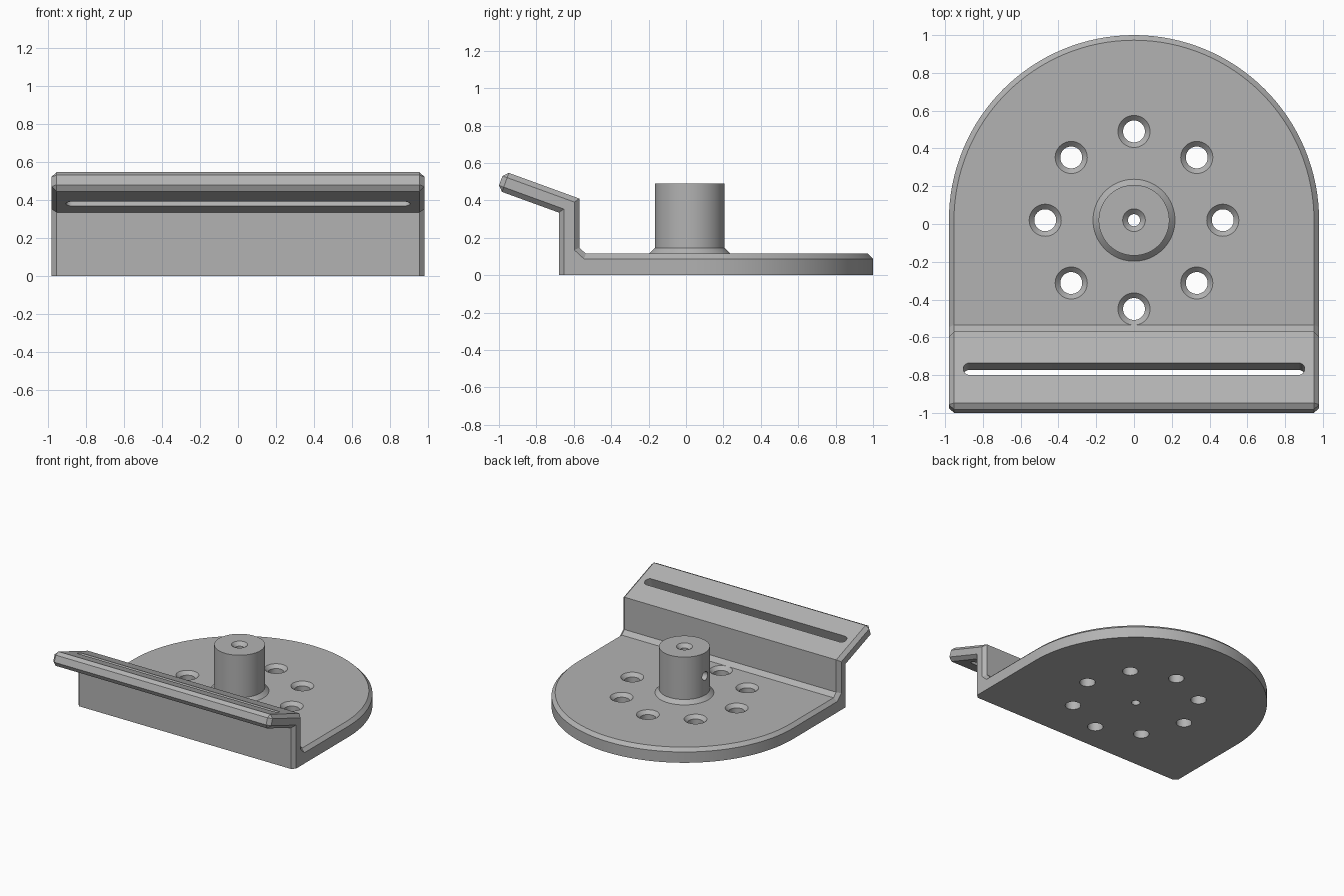
import bpy, bmesh
from math import sin, cos, pi, radians, tan
from mathutils import Matrix, Vector

cube = bpy.data.objects.get("Cube")
if cube:
    bpy.data.objects.remove(cube, do_unlink=True)

grey = bpy.data.materials.new("plain grey")
grey.use_nodes = True
grey.diffuse_color = (0.45, 0.45, 0.45, 1)
grey.node_tree.nodes["Principled BSDF"].inputs["Base Color"].default_value = grey.diffuse_color

HALF = 0.98          # half width and radius of the rounded end
CY = 0.02            # centre of the rounded end and the boss
THICK = 0.115
CHAMFER = 0.027
TILT = radians(20)


def make_object(name, bm, matrix=Matrix()):
    bmesh.ops.recalc_face_normals(bm, faces=bm.faces)
    mesh = bpy.data.meshes.new(name)
    bm.to_mesh(mesh)
    bm.free()
    mesh.transform(matrix)
    mesh.materials.append(grey)
    obj = bpy.data.objects.new(name, mesh)
    bpy.context.collection.objects.link(obj)
    return obj


def lathe(name, profile, matrix, steps=48):
    """Solid of revolution from (radius, height) pairs, capped at both ends."""
    bm = bmesh.new()
    rings = [[bm.verts.new((r * cos(2 * pi * i / steps), r * sin(2 * pi * i / steps), z))
              for i in range(steps)] for r, z in profile]
    for a, b in zip(rings, rings[1:]):
        for i in range(steps):
            j = (i + 1) % steps
            bm.faces.new((a[i], a[j], b[j], b[i]))
    bm.faces.new(rings[0])
    bm.faces.new(rings[-1])
    return make_object(name, bm, matrix)


def combine(target, tool, operation):
    mod = target.modifiers.new(operation, 'BOOLEAN')
    mod.operation = operation
    mod.solver = 'EXACT'
    mod.object = tool
    bpy.context.view_layer.objects.active = target
    bpy.ops.object.modifier_apply(modifier=mod.name)
    bpy.data.objects.remove(tool, do_unlink=True)


# Side profile of the plate, upright wall and tilted flange, as (y, z)
along = Vector((-cos(TILT), sin(TILT)))
normal = Vector((sin(TILT), cos(TILT)))
bend = Vector((-0.57, 0.41))
tip_top = bend + along * 0.428
tip_low = tip_top - normal * 0.108
wall_front = -0.68
under_z = tip_low.y - (wall_front - tip_low.x) * tan(TILT)
profile = [(CY, 0), (wall_front, 0), (wall_front, under_z), tip_low, tip_top, bend,
           (-0.57, 0.147), (-0.535, THICK), (CY, THICK)]

# Bracket body: profile spanned across x, closed by a half-round end
bm = bmesh.new()
right = [bm.verts.new((-HALF, y, z)) for y, z in profile]
left = [bm.verts.new((HALF, y, z)) for y, z in profile]
side_faces = {bm.faces.new(right), bm.faces.new(left)}
last = len(profile) - 1
for i in range(1, last - 1):
    bm.faces.new((right[i], right[i + 1], left[i + 1], left[i]))

ARC = 64
angles = [pi * i / ARC for i in range(1, ARC)]
arcs = []
for k in (0, last):
    z = profile[k][1]
    mid = [bm.verts.new((HALF * cos(a), CY + HALF * sin(a), z)) for a in angles]
    arcs.append([left[k]] + mid + [right[k]])
low, high = arcs
for i in range(ARC):
    side_faces.add(bm.faces.new((low[i], low[i + 1], high[i + 1], high[i])))
bm.faces.new([left[1]] + low + [right[1]])
bm.faces.new([left[last - 1]] + high + [right[last - 1]])
bmesh.ops.recalc_face_normals(bm, faces=bm.faces)

# Chamfer the outline and the flange tip, leaving the underside sharp
rim = [e for e in bm.edges
       if sum(f in side_faces for f in e.link_faces) == 1
       and max(v.co.z for v in e.verts) > 0.001]
for k in (3, 4):
    rim.append(bm.edges.get((right[k], left[k])))
bmesh.ops.bevel(bm, geom=rim, offset=CHAMFER, offset_type='OFFSET', segments=1,
                profile=0.5, affect='EDGES', clamp_overlap=False)
bracket = make_object("mounting_bracket", bm)

# Boss with a flared foot
centre = Matrix.Translation((0, CY, 0))
boss = lathe("boss", [(0.217, 0.06), (0.217, THICK), (0.187, 0.145), (0.187, 0.49)],
             centre, 96)
combine(bracket, boss, 'UNION')


def countersunk(name, radius, top, flare, matrix):
    tool = lathe(name, [(radius, -0.1), (radius, top - flare),
                        (radius + 2 * flare, top + flare)], matrix)
    combine(bracket, tool, 'DIFFERENCE')


# Centre bore and ring of bolt holes
countersunk("bore", 0.032, 0.49, 0.028, centre)
for i in range(8):
    a = i * pi / 4
    place = Matrix.Translation((0.47 * cos(a), CY + 0.47 * sin(a), 0))
    countersunk("bolt_hole", 0.058, THICK, 0.027, place)

# Set screw hole from the side of the boss into the bore
screw = lathe("screw_hole", [(0.035, 0), (0.035, 0.3)],
              Matrix.Translation((0, CY, 0.3)) @ Matrix.Rotation(-pi / 2, 4, 'Y'), 32)
combine(bracket, screw, 'DIFFERENCE')

# Long rounded slot through the flange
bm = bmesh.new()
SLOT_R, SLOT_HALF = 0.034, 0.87
outline = []
for sign, start in ((1, -pi / 2), (-1, pi / 2)):
    for i in range(17):
        a = start + pi * i / 16
        outline.append(bm.verts.new((sign * SLOT_HALF + SLOT_R * cos(a), SLOT_R * sin(a), -0.15)))
cap = bm.faces.new(outline)
extruded = bmesh.ops.extrude_face_region(bm, geom=[cap], use_keep_orig=True)["geom"]
bmesh.ops.translate(bm, vec=(0, 0, 0.3),
                    verts=[g for g in extruded if isinstance(g, bmesh.types.BMVert)])
slot = make_object("slot", bm,
                   Matrix.Translation((0, -0.786, 0.43)) @ Matrix.Rotation(-TILT, 4, 'X'))
combine(bracket, slot, 'DIFFERENCE')

# Smooth the round walls, keep the chamfers crisp
bpy.ops.object.select_all(action='DESELECT')
bracket.select_set(True)
bpy.context.view_layer.objects.active = bracket
bpy.ops.object.shade_smooth_by_angle(angle=radians(25))
